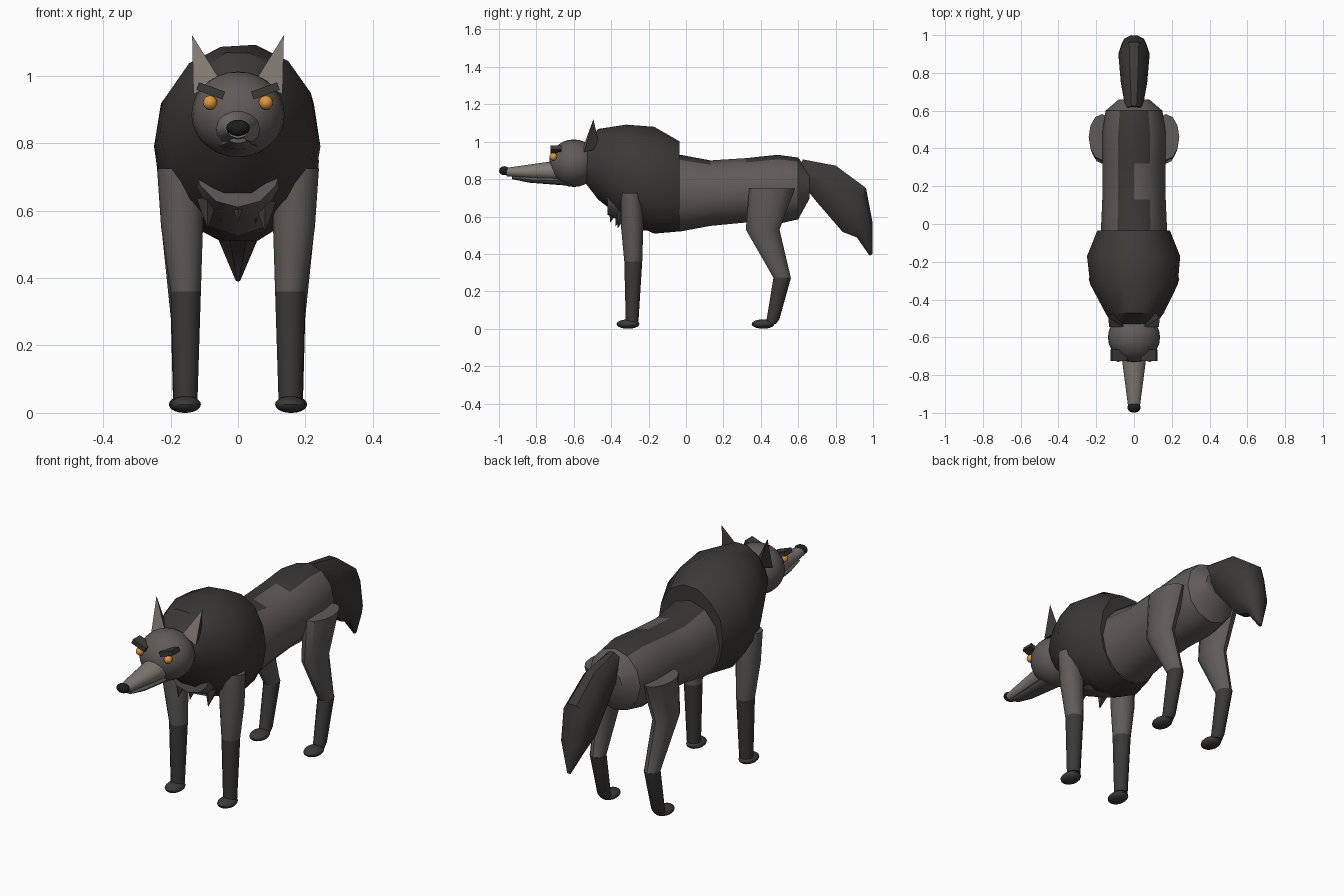
import bpy, bmesh, random
from math import sin, cos, pi, radians
from mathutils import Matrix, Vector, Euler

if "Cube" in bpy.data.objects:
    bpy.data.objects.remove(bpy.data.objects["Cube"])

random.seed(4)


def mat(name, r, g, b):
    m = bpy.data.materials.new(name)
    m.diffuse_color = (r, g, b, 1)
    m.use_nodes = True
    m.node_tree.nodes["Principled BSDF"].inputs["Base Color"].default_value = m.diffuse_color
    return m


FUR = mat("fur", .115, .105, .097)
DARK = mat("dark_fur", .045, .041, .037)
LIGHT = mat("light_fur", .22, .195, .17)
BLACK = mat("black", .012, .012, .013)
AMBER = mat("amber", .75, .31, .04)


def finish(name, bm, mats, mirror=False, angle=35):
    bmesh.ops.recalc_face_normals(bm, faces=bm.faces)
    me = bpy.data.meshes.new(name)
    bm.to_mesh(me)
    bm.free()
    for m in mats:
        me.materials.append(m)
    ob = bpy.data.objects.new(name, me)
    bpy.context.collection.objects.link(ob)
    bpy.ops.object.select_all(action='DESELECT')
    ob.select_set(True)
    bpy.context.view_layer.objects.active = ob
    bpy.ops.object.shade_smooth_by_angle(angle=radians(angle))
    if mirror:
        ob.modifiers.new("mirror", 'MIRROR')
    return ob


def loft(name, rings, mats, sides=12, tilt=None, x=0, mirror=False, paint=None, jitter=0):
    """Rings are (y, z, half width, half depth[, tilt degrees[, x offset]])."""
    bm = bmesh.new()
    loops = []
    for ring in rings:
        y, z, rx, rd = ring[:4]
        t = radians(ring[4] if len(ring) > 4 else tilt)
        cx = ring[5] if len(ring) > 5 else x
        loop = []
        for k in range(sides):
            a = 2 * pi * k / sides
            s = 1 + random.uniform(-jitter, jitter)
            d = rd * sin(a) * s
            loop.append(bm.verts.new((cx + rx * cos(a) * s, y + d * cos(t), z + d * sin(t))))
        loops.append(loop)
    for i in range(len(loops) - 1):
        for k in range(sides):
            n = (k + 1) % sides
            f = bm.faces.new((loops[i][k], loops[i][n], loops[i + 1][n], loops[i + 1][k]))
            if paint:
                f.material_index = paint(i, k)
    bm.faces.new(loops[0])
    bm.faces.new(loops[-1])
    return finish(name, bm, mats, mirror)


def ball(name, loc, size, m, mirror=False, seg=20):
    bm = bmesh.new()
    M = Matrix.Translation(loc) @ Matrix.Diagonal((*size, 1))
    bmesh.ops.create_uvsphere(bm, u_segments=seg, v_segments=seg // 2 + 2, radius=1, matrix=M)
    return finish(name, bm, [m], mirror)


# Body with a dark saddle stripe along the spine
loft("body", [(-.42, .74, .13, .13), (-.25, .725, .17, .20), (-.03, .725, .175, .205),
              (.13, .725, .168, .175), (.32, .74, .168, .172), (.49, .745, .168, .185),
              (.60, .75, .15, .165), (.66, .765, .08, .07)],
     [FUR, DARK], tilt=90,
     paint=lambda i, k: int(k in (2, 3) and i < 6 and not (i == 3 and k == 2)))

# Shaggy mane
loft("mane", [(-.035, .76, .195, .25), (-.17, .79, .25, .29), (-.32, .83, .235, .268),
              (-.47, .88, .155, .19), (-.535, .88, .11, .105)],
     [DARK], sides=14, tilt=90, jitter=.025)

# Tail, bending down behind
loft("tail", [(.61, .855, .045, .055, 75), (.75, .775, .07, .115, 62), (.90, .635, .083, .14, 62),
              (.955, .53, .065, .062, 45), (.99, .395, .008, .01, 30)],
     [DARK], sides=10)

# Tufts of chest fur hanging between the front legs
bm = bmesh.new()
for tx, ty, tz in ((-.09, -.40, .56), (0, -.43, .58), (.08, -.39, .55), (-.17, -.36, .66), (.17, -.36, .66)):
    M = Matrix.Translation((tx, ty + .05, tz + .06)) @ Euler((radians(160), 0, 0)).to_matrix().to_4x4()
    bmesh.ops.create_cone(bm, cap_ends=True, segments=5, radius1=.06, radius2=0, depth=.16, matrix=M)
finish("chest_tufts", bm, [DARK])

# Head, muzzle, jaw and nose
ball("head", (0, -.60, .885), (.138, .132, .127), FUR, seg=24)
loft("muzzle", [(-.62, .845, .075, .06), (-.70, .844, .066, .055), (-.96, .838, .032, .023)],
     [LIGHT], sides=14, tilt=90)
loft("lower_jaw", [(-.62, .79, .06, .026), (-.84, .797, .04, .016), (-.93, .808, .025, .008)],
     [FUR], sides=12, tilt=90)
ball("nose", (0, -.972, .845), (.035, .027, .024), BLACK)

# Eyes and slanted brows
ball("eyes", (.083, -.709, .92), (.021, .021, .021), AMBER, mirror=True, seg=16)
bm = bmesh.new()
M = (Matrix.Translation((.081, -.695, .955)) @ Euler((0, radians(-20), 0)).to_matrix().to_4x4()
     @ Matrix.Diagonal((.082, .06, .024, 1)))
bmesh.ops.create_cube(bm, size=1, matrix=M)
finish("brows", bm, [DARK], mirror=True)

# Pointed ears with a lighter inner face
bm = bmesh.new()
a, b, c, tip = [bm.verts.new(p) for p in
                ((.052, -.545, .985), (.132, -.545, .945), (.105, -.46, .965), (.136, -.495, 1.12))]
front = bm.faces.new((a, b, tip))
for tri in ((b, c, tip), (c, a, tip), (c, b, a)):
    bm.faces.new(tri)
bmesh.ops.inset_individual(bm, faces=[front], thickness=.009, depth=-.004)
front.material_index = 1
finish("ears", bm, [DARK, LIGHT], mirror=True)

# Front legs: grey upper part, dark lower part
loft("front_upper_leg", [(-.293, .725, .07, .055, 0, .17), (-.288, .55, .062, .06, 0, .166),
                         (-.282, .36, .045, .048, 0, .155)],
     [FUR], mirror=True)
loft("front_lower_leg", [(-.282, .36, .045, .048), (-.288, .04, .035, .034)],
     [DARK], tilt=0, x=.155, mirror=True)

# Hind legs with thigh, hock and dark shank
loft("hind_upper_leg", [(.46, .75, .07, .122, 0, .17), (.41, .53, .055, .09, 0, .17),
                        (.515, .27, .038, .046, 0, .16)],
     [FUR], mirror=True)
loft("hind_lower_leg", [(.515, .275, .039, .047), (.465, .05, .033, .034), (.45, .025, .03, .03)],
     [DARK], tilt=0, x=.16, mirror=True)

# Paws
for name, x, y in (("front_paw", .155, -.31), ("hind_paw", .16, .412)):
    ball(name, (x, y, .025), (.045, .061, .025), DARK, mirror=True, seg=16)
